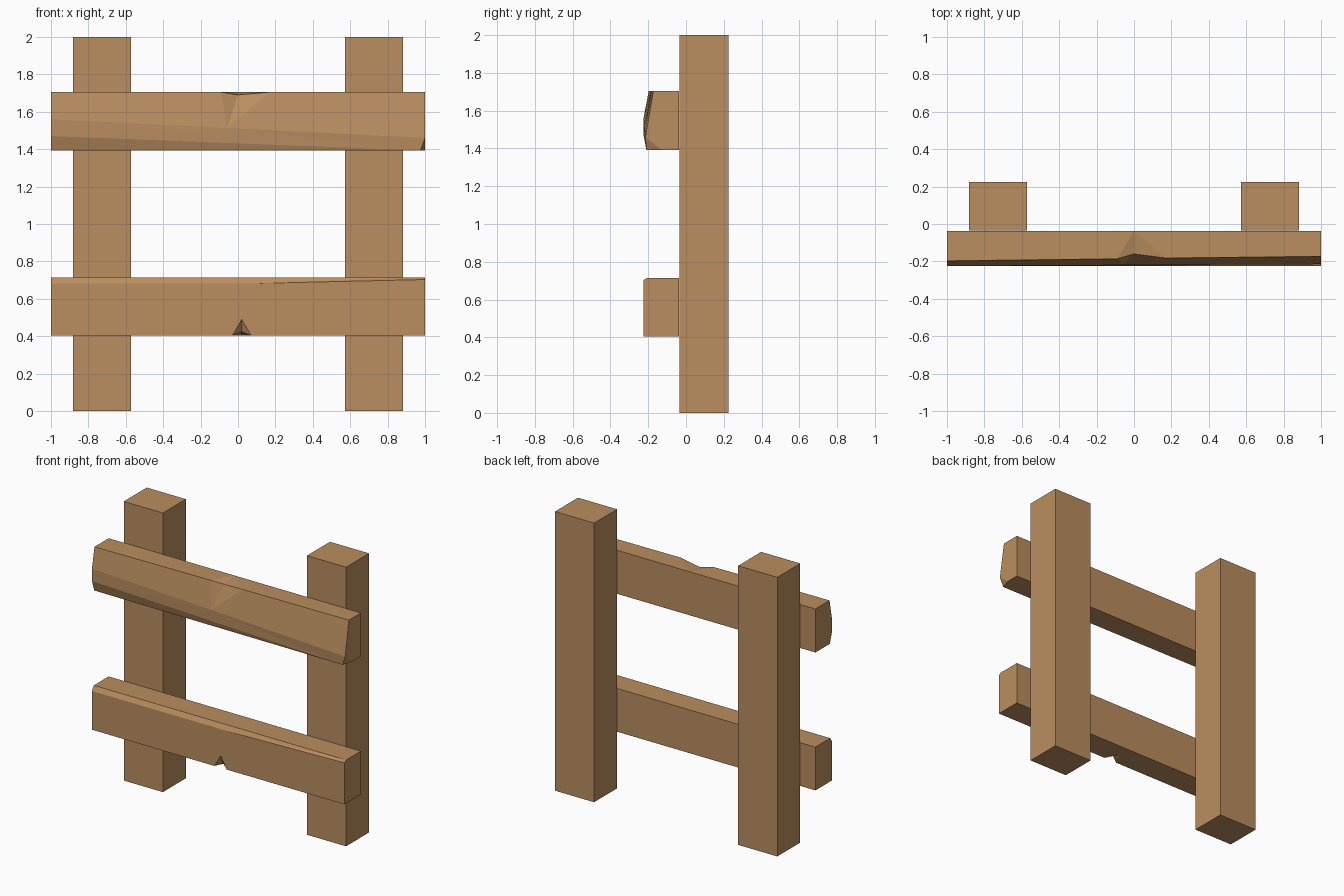
import bpy, bmesh

if "Cube" in bpy.data.objects:
    bpy.data.objects.remove(bpy.data.objects["Cube"])

wood = bpy.data.materials.new("wood")
wood.diffuse_color = (0.49, 0.27, 0.115, 1)
wood.use_nodes = True
wood.node_tree.nodes["Principled BSDF"].inputs["Base Color"].default_value = wood.diffuse_color


def build(name, points, faces):
    """Make a flat-shaded object from named points and faces of point names."""
    bm = bmesh.new()
    v = {k: bm.verts.new(p) for k, p in points.items()}
    for f in faces:
        bm.faces.new([v[k] for k in f.split()])
    bmesh.ops.recalc_face_normals(bm, faces=bm.faces)
    mesh = bpy.data.meshes.new(name)
    bm.to_mesh(mesh)
    bm.free()
    mesh.materials.append(wood)
    obj = bpy.data.objects.new(name, mesh)
    bpy.context.collection.objects.link(obj)
    return obj


def ring(prefix, x, profile):
    """End outline of a rail, as (y, z) points at one x."""
    return {f"{prefix}{i}": (x, y, z) for i, (y, z) in enumerate(profile)}


# Two square posts
for side, label in ((-1, "left"), (1, "right")):
    bpy.ops.mesh.primitive_cube_add(size=1, location=(side * 0.726, 0.095, 1))
    post = bpy.context.object
    post.name = label + "_post"
    post.scale = (0.31, 0.26, 2)
    post.data.materials.append(wood)

BACK = -0.037

# Upper rail: hewn front, top notch (NL, NR, A, B, C) and chipped right corner
pts = ring("L", -1, [(BACK, 1.393), (-0.2, 1.393), (-0.225, 1.47),
                     (-0.225, 1.56), (-0.197, 1.705), (BACK, 1.705)])
pts |= ring("R", 1, [(BACK, 1.393), (-0.13, 1.393), (-0.21, 1.393),
                     (-0.215, 1.46), (-0.173, 1.705), (BACK, 1.705)])
pts |= {"R2": (0.975, -0.21, 1.393),
        "NL": (-0.09, -0.186, 1.705), "NR": (0.17, -0.182, 1.705),
        "A": (0, BACK, 1.705), "B": (0, -0.16, 1.69), "C": (-0.06, -0.22, 1.513)}
build("upper_rail", pts, [
    "L0 L1 L2 L3 L4 L5", "R0 R1 R3 R4 R5", "R1 R2 R3",
    "L0 L1 R2 R1 R0", "L1 L2 R2", "L2 L3 C", "L2 C R2", "C R3 R2",
    "L3 L4 NL C", "C NR R4 R3", "L5 L4 NL A", "A NR R4 R5",
    "L0 R0 R5 A L5", "A B NL", "A B NR", "C B NL", "C B NR"])

# Lower rail: chamfered top front edge and a small notch underneath
pts = ring("L", -1, [(BACK, 0.405), (-0.225, 0.405), (-0.225, 0.682),
                     (-0.205, 0.715), (BACK, 0.715)])
pts |= ring("R", 1, [(BACK, 0.405), (-0.225, 0.405), (-0.225, 0.703),
                     (-0.205, 0.715), (BACK, 0.715)])
pts |= {"M": (0.08, -0.225, 0.682),
        "NL": (-0.03, -0.225, 0.405), "NR": (0.07, -0.225, 0.405),
        "A": (0.02, -0.12, 0.405), "B": (0.02, -0.195, 0.425),
        "C": (0.02, -0.225, 0.49)}
build("lower_rail", pts, [
    "L0 L1 L2 L3 L4", "R0 R1 R2 R3 R4", "L0 L4 R4 R0", "L4 L3 R3 R4",
    "L2 M L3", "L3 M R3", "M R2 R3", "L1 NL C NR R1 R2 M L2",
    "L0 L1 NL A NR R1 R0", "A B NL", "A B NR", "C B NL", "C B NR"])
